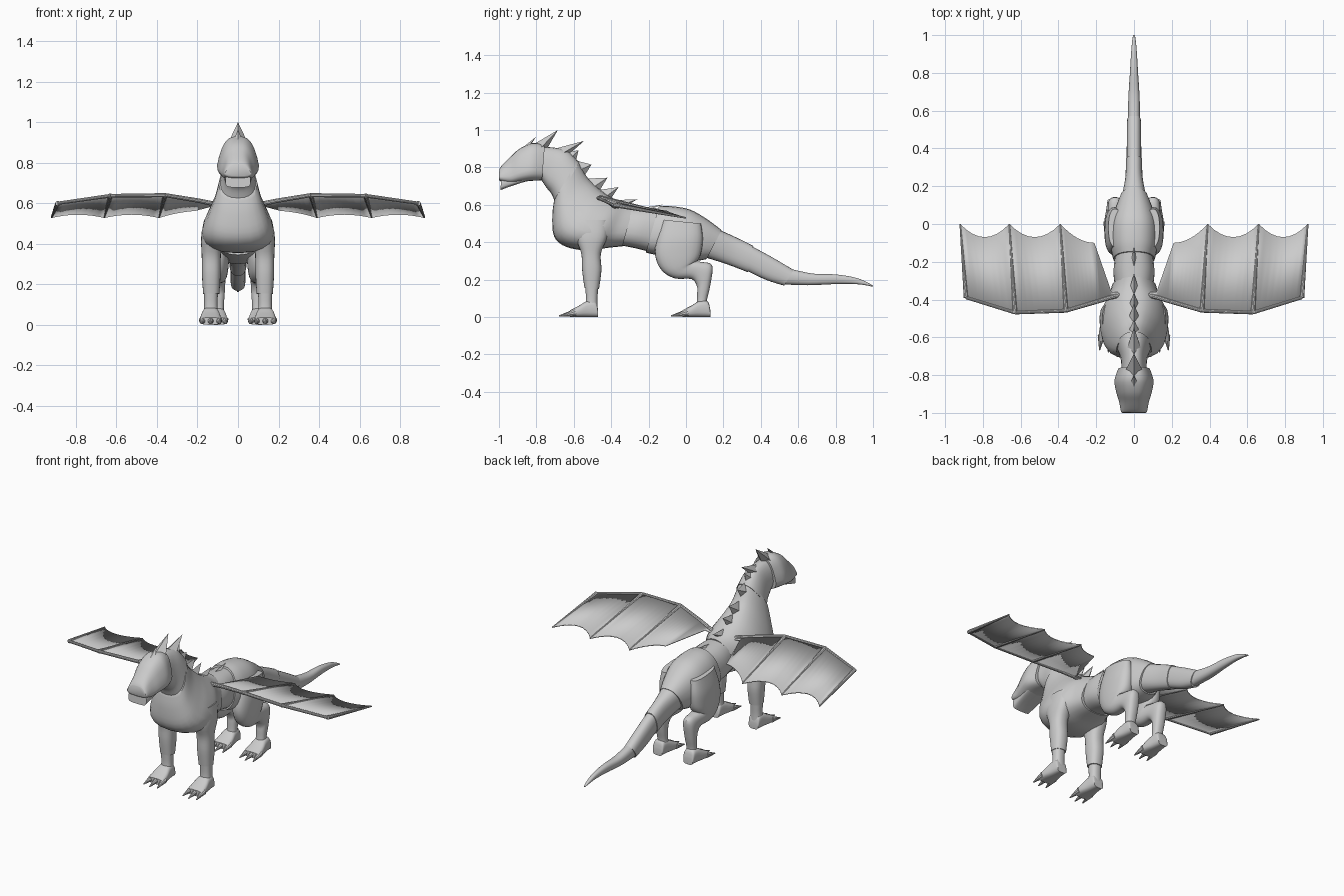
import bpy, bmesh, math
from mathutils import Vector


def finish(bm, name, angle=35):
    bmesh.ops.recalc_face_normals(bm, faces=bm.faces)
    me = bpy.data.meshes.new(name)
    bm.to_mesh(me)
    bm.free()
    ob = bpy.data.objects.new(name, me)
    bpy.context.collection.objects.link(ob)
    bpy.ops.object.select_all(action='DESELECT')
    ob.select_set(True)
    bpy.context.view_layer.objects.active = ob
    if angle:
        bpy.ops.object.shade_smooth_by_angle(angle=math.radians(angle))
    return ob


def catmull(keys, steps=4):
    out, n = [], len(keys)
    for i in range(n - 1):
        p0, p1, p2, p3 = (keys[max(0, min(n - 1, i + d))] for d in (-1, 0, 1, 2))
        for s in range(steps):
            t = s / steps
            out.append([0.5 * (2 * b + (c - a) * t + (2 * a - 5 * b + 4 * c - d) * t * t
                               + (3 * b - a - 3 * c + d) * t ** 3)
                        for a, b, c, d in zip(p0, p1, p2, p3)])
    return out + [list(keys[-1])]


def loft(name, keys, x=0.0, bias=0.0, n=2.4, sides=24, dy=0.0):
    """Skin rings; each key = (top y, top z, bottom y, bottom z, half width)."""
    bm = bmesh.new()
    rings = []
    for ty, tz, by, bz, w in catmull(keys):
        ring = []
        for i in range(sides):
            a = 2 * math.pi * i / sides
            c, s = (math.copysign(abs(f) ** (2 / n), f) for f in (math.cos(a), math.sin(a)))
            ring.append(bm.verts.new((x + w * s * (1 - bias * c),
                                      dy + (ty + by) / 2 + (ty - by) / 2 * c,
                                      (tz + bz) / 2 + (tz - bz) / 2 * c)))
        rings.append(ring)
    for a, b in zip(rings, rings[1:]):
        for i in range(sides):
            j = (i + 1) % sides
            bm.faces.new((a[i], a[j], b[j], b[i]))
    bm.faces.new(rings[0])
    bm.faces.new(rings[-1])
    return finish(bm, name)


def rods(name, segments, sides=10):
    """Tapered rods; each segment = (start, end, start radius, end radius)."""
    bm = bmesh.new()
    for a, b, r1, r2 in segments:
        a, b = Vector(a), Vector(b)
        m = (b - a).to_track_quat('Z', 'Y').to_matrix().to_4x4()
        m.translation = (a + b) / 2
        bmesh.ops.create_cone(bm, cap_ends=True, segments=sides, radius1=r1, radius2=r2,
                              depth=(b - a).length, matrix=m)
    return finish(bm, name)


def spike(name, front, rear, tip, w):
    bm = bmesh.new()
    my, mz = (front[0] + rear[0]) / 2, (front[1] + rear[1]) / 2 - 0.015
    base = [bm.verts.new(p) for p in ((0, *front), (w, my, mz), (0, *rear), (-w, my, mz))]
    top = bm.verts.new((0, *tip))
    bm.faces.new(base)
    for i in range(4):
        bm.faces.new((base[i], base[(i + 1) % 4], top))
    finish(bm, name, 0)


# Head and jaw
loft("head", [(-.998, .79, -1.0, .735, .058), (-.985, .81, -.99, .725, .064),
              (-.94, .855, -.94, .712, .072), (-.89, .90, -.89, .72, .086),
              (-.82, .93, -.83, .728, .094), (-.755, .92, -.77, .73, .076)], bias=.3, n=3)
loft("jaw", [(-.988, .74, -.992, .678, .062), (-.94, .75, -.94, .698, .066),
             (-.85, .77, -.85, .727, .072)], n=4)

# Neck, torso and tail in overlapping segments
loft("neck", [(-.765, .91, -.775, .735, .064), (-.70, .905, -.745, .69, .066),
              (-.63, .885, -.72, .66, .074), (-.57, .825, -.698, .61, .088)], bias=.2)
loft("chest", [(-.58, .838, -.705, .625, .088), (-.53, .75, -.715, .54, .11),
               (-.48, .70, -.705, .43, .142), (-.43, .66, -.64, .375, .165),
               (-.37, .625, -.52, .355, .165), (-.32, .605, -.42, .37, .128),
               (-.28, .595, -.34, .378, .108)], bias=.3)
loft("waist", [(-.29, .588, -.36, .385, .1), (-.22, .585, -.28, .37, .108),
               (-.13, .58, -.20, .35, .1)], bias=.1)
loft("hips", [(-.145, .592, -.215, .345, .108), (-.08, .593, -.15, .33, .122),
              (.02, .575, -.03, .31, .122), (.11, .525, .05, .30, .10),
              (.19, .465, .11, .31, .072)], bias=.1)
loft("tail_base", [(.17, .47, .10, .32, .066), (.27, .425, .22, .282, .046),
                   (.36, .38, .33, .24, .043)])
loft("tail_middle", [(.345, .382, .32, .25, .039), (.46, .32, .43, .198, .038),
                     (.575, .252, .525, .168, .036)])
loft("tail_tip", [(.555, .258, .515, .175, .032), (.68, .232, .65, .17, .03),
                  (.80, .228, .79, .176, .022), (.90, .212, .89, .177, .016),
                  (.96, .19, .955, .171, .011), (1.0, .168, .998, .162, .005)])

# Spikes from crest down the back: front, rear, tip, half width
for i, s in enumerate([((-.90, .885), (-.83, .92), (-.80, .965), .03),
                       ((-.83, .915), (-.74, .905), (-.685, 1.0), .05),
                       ((-.72, .895), (-.62, .875), (-.545, .942), .04),
                       ((-.66, .885), (-.59, .83), (-.575, .89), .035),
                       ((-.60, .84), (-.54, .76), (-.505, .815), .03),
                       ((-.53, .74), (-.46, .68), (-.42, .745), .028),
                       ((-.46, .68), (-.40, .635), (-.36, .695), .026),
                       ((-.38, .625), (-.31, .60), (-.26, .63), .024),
                       ((-.26, .58), (-.19, .58), (-.12, .602), .02)]):
    spike(f"spike_{i + 1}", *s)

FOOT = [(-.47, .04, -.47, .0, .032), (-.485, .085, -.475, .0, .036),
        (-.53, .085, -.52, .0, .042), (-.57, .062, -.57, .0, .05),
        (-.62, .036, -.62, .0, .052)]
LEAD = [(.04, -.37, .58), (.11, -.385, .595), (.19, -.41, .612), (.36, -.46, .64),
        (.63, -.47, .637), (.89, -.39, .60)]
TRAIL = [(.05, -.36, .575), (.12, -.36, .588), (.21, -.10, .565), (.39, 0, .53),
         (.66, 0, .53), (.92, 0, .53)]
SAG = [0, 0, .025, .07, .07]

for s, side in ((1, "left"), (-1, "right")):
    # Front leg
    loft(f"front_upper_leg_{side}", [(-.58, .52, -.42, .52, .035), (-.59, .43, -.42, .43, .05),
         (-.56, .34, -.455, .34, .047), (-.555, .25, -.452, .25, .046),
         (-.543, .155, -.465, .15, .04)], x=s * .132)
    loft(f"front_lower_leg_{side}", [(-.54, .18, -.468, .18, .036), (-.535, .10, -.473, .10, .033),
         (-.54, .05, -.472, .05, .036)], x=s * .134)
    # Hind leg with thigh folding back to the hock
    loft(f"hind_leg_{side}", [(.08, .50, -.12, .52, .035), (.09, .42, -.155, .42, .054),
         (.08, .34, -.165, .33, .056), (.06, .30, -.13, .25, .052), (.045, .298, -.06, .207, .046),
         (.08, .295, .03, .203, .04), (.14, .275, .058, .165, .038), (.13, .17, .06, .13, .034),
         (.112, .09, .058, .08, .03), (.114, .04, .05, .04, .034)], x=s * .1)
    # Feet and claws
    for part, x, dy in (("front", s * .135, 0), ("hind", s * .105, .6)):
        loft(f"{part}_foot_{side}", FOOT, x=x, dy=dy, n=3)
        rods(f"{part}_claws_{side}", [((x + k * .038, -.59 + dy, .024),
             (x + k * .047, -.68 + dy + .012 * abs(k), .006), .02, .003) for k in (-1, 0, 1)])
    # Wing membrane with scalloped trailing edge
    bm = bmesh.new()
    rows = []
    for i, sag in enumerate(SAG):
        for k in range(8 if i < 4 else 9):
            t = k / 8
            a = Vector(LEAD[i]).lerp(Vector(LEAD[i + 1]), t)
            b = Vector(TRAIL[i]).lerp(Vector(TRAIL[i + 1]), t)
            d = sag * 4 * t * (1 - t)
            b += Vector((0, -d, .23 * d))
            rows.append([bm.verts.new((s * p.x, p.y, p.z)) for p in (a, b)])
    for p, q in zip(rows, rows[1:]):
        bm.faces.new((p[0], p[1], q[1], q[0]))
    wing = finish(bm, f"wing_membrane_{side}", 30)
    mod = wing.modifiers.new("thickness", 'SOLIDIFY')
    mod.thickness, mod.offset = .006, 0
    # Wing bones
    lead = [(s * p[0], p[1], p[2]) for p in LEAD]
    trail = [(s * p[0], p[1], p[2]) for p in TRAIL]
    rods(f"wing_arm_{side}", [(lead[i], lead[i + 1], .013 - .001 * i, .012 - .001 * i)
                              for i in range(5)])
    rods(f"wing_fingers_{side}", [(lead[i], trail[i], .012, .004) for i in (3, 4, 5)])
